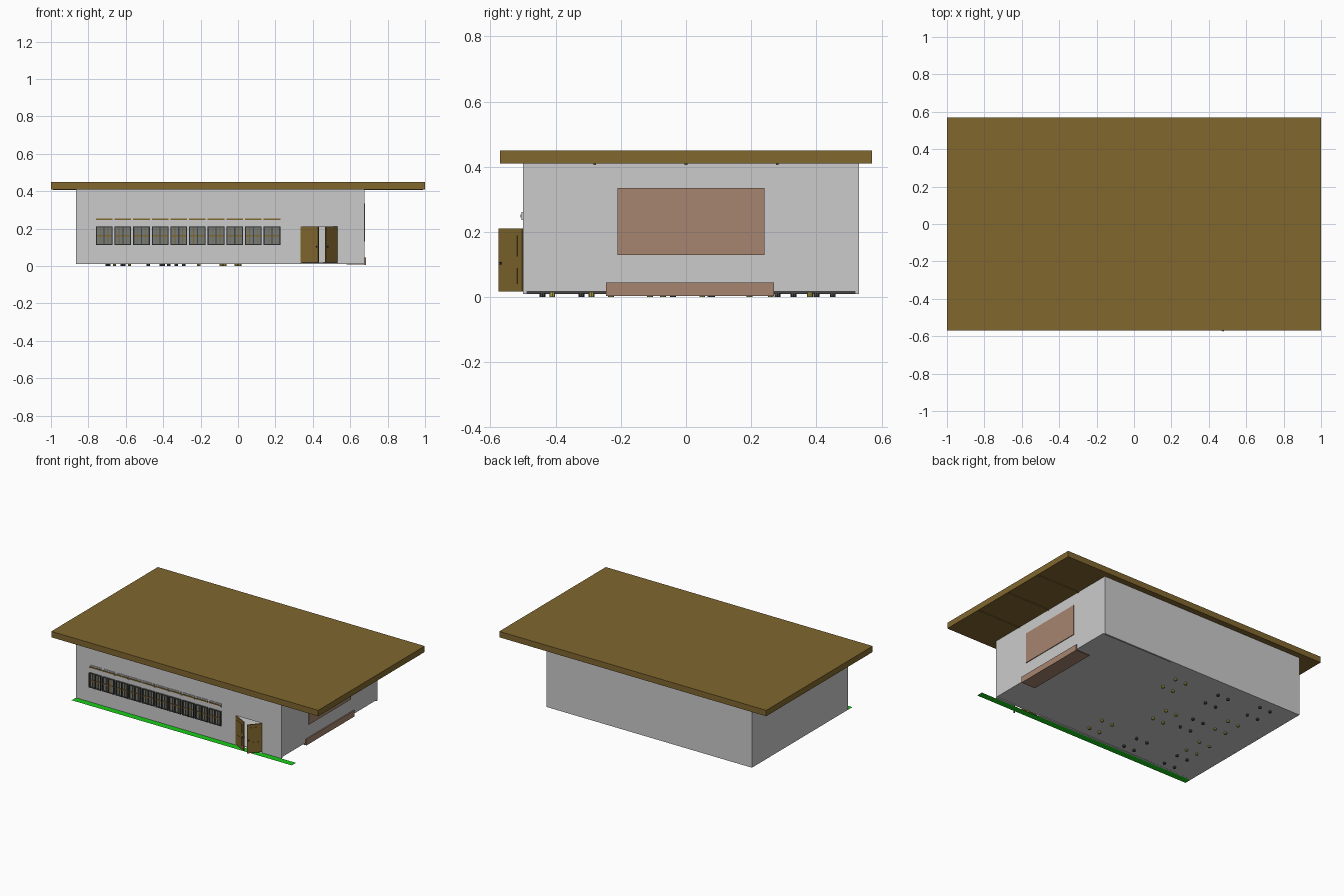
import bpy, bmesh, math
from mathutils import Vector

old = bpy.data.objects.get("Cube")
if old:
    bpy.data.objects.remove(old, do_unlink=True)


def material(name, rgb):
    m = bpy.data.materials.new(name)
    m.use_nodes = True
    col = (*rgb, 1)
    m.diffuse_color = col
    m.node_tree.nodes["Principled BSDF"].inputs["Base Color"].default_value = col
    return m


WALL = material("pale grey plaster", (0.6, 0.6, 0.6))
WOOD = material("brown wood", (0.22, 0.135, 0.028))
BOARD = material("tan board", (0.38, 0.235, 0.16))
GRASS = material("bright green", (0.01, 0.6, 0.01))
GLASS = material("grey glass", (0.18, 0.2, 0.19))
DARK = material("dark grey metal", (0.06, 0.06, 0.065))
YELLOW = material("mustard", (0.42, 0.35, 0.06))


def finish(name, bm, mat):
    bmesh.ops.recalc_face_normals(bm, faces=bm.faces)
    me = bpy.data.meshes.new(name)
    bm.to_mesh(me)
    bm.free()
    me.materials.append(mat)
    ob = bpy.data.objects.new(name, me)
    bpy.context.collection.objects.link(ob)
    return ob


def boxes(name, mat, *bounds):
    """One object from boxes given as ((x0, x1), (y0, y1), (z0, z1))."""
    bm = bmesh.new()
    for b in bounds:
        vs = bmesh.ops.create_cube(bm, size=1)["verts"]
        for v in vs:
            v.co = Vector([(lo + hi) / 2 + c * (hi - lo) for c, (lo, hi) in zip(v.co, b)])
    return finish(name, bm, mat)


# Building shell
L, R, F, B, Z0, Z1 = -0.865, 0.675, -0.5, 0.53, 0.01, 0.41
T = 0.012
DOOR_L, DOOR_R, DOOR_TOP = 0.337, 0.53, 0.21
boxes("front_wall", WALL,
      ((L, DOOR_L), (F, F + T), (Z0, Z1)),
      ((DOOR_R, R), (F, F + T), (Z0, Z1)),
      ((DOOR_L, DOOR_R), (F, F + T), (DOOR_TOP, Z1)))
boxes("back_wall", WALL, ((L, R), (B - T, B), (Z0, Z1)))
boxes("left_wall", WALL, ((R - T, R), (F + T, B - T), (0.018, Z1)))
boxes("right_wall", WALL, ((L, L + T), (F + T, B - T), (Z0, Z1)))

# Floor, rising slightly towards the board end
floor = boxes("floor", WALL, ((L, R), (F, B), (Z0, Z0 + 0.004)))
for v in floor.data.vertices:
    if v.co.x > 0:
        v.co.z += 0.007

# Roof slab with shallow seams below
boxes("roof", WOOD, ((-1, 1), (-0.57, 0.57), (Z1, 0.45)))
boxes("roof_seams", WOOD, *[((-0.99, 0.99), (y - 0.004, y + 0.004), (Z1 - 0.004, Z1))
                            for y in (-0.28, 0, 0.28)])

# Grass strip along the front
bm = bmesh.new()
bm.faces.new([bm.verts.new((x, y, Z0)) for x, y in
              ((L, -0.545), (0.785, -0.545), (0.785, F), (L, F))])
finish("grass_strip", bm, GRASS)

# Wall board and ledge on the end wall
boxes("wall_board", BOARD, ((R, R + 0.005), (-0.21, 0.24), (0.13, 0.335)))
boxes("ledge", BOARD,
      ((0.58, 0.685), (-0.245, 0.27), (0.004, 0.009)),
      ((0.677, 0.685), (-0.245, 0.27), (0.004, 0.045)))

# Row of windows with transoms above
glass, frames, edges, slots, bars = [], [], [], [], []
W0, W1 = 0.112, 0.21
for i in range(10):
    a = -0.76 + i * 0.0997
    b = a + 0.089
    mid = (a + b) / 2
    glass.append(((a, b), (F - 0.004, F), (W0, W1)))
    out = (F - 0.012, F)
    for x in (a, mid - 0.003, b - 0.006):
        edges.append(((x, x + 0.006), out, (W0, W1)))
    for z in (W0, W1 - 0.005):
        edges.append(((a, b), (F - 0.01, F), (z, z + 0.005)))
    for c in (a + 0.024, b - 0.024):
        frames.append(((c - 0.002, c + 0.002), (F - 0.009, F), (W0, W1)))
    zc = (W0 + W1) / 2
    frames.append(((a, b), (F - 0.009, F), (zc - 0.004, zc + 0.004)))
    slots.append(((a, b), (F - 0.004, F), (0.237, 0.261)))
    bars.append(((a, b), (F - 0.008, F), (0.245, 0.253)))
boxes("window_glass", GLASS, *glass)
boxes("window_edges", DARK, *edges)
boxes("window_bars", WOOD, *frames)
boxes("transom_surrounds", WALL, *slots)
boxes("transom_bars", WOOD, *bars)


# Two half-open door leaves
def door_leaf(name, hinge, tip):
    h, t = Vector(hinge), Vector(tip)
    d = t - h
    ang = math.atan2(d.y, d.x)
    n = d.length
    leaf = boxes(name, WOOD, ((0, n), (-0.004, 0.004), (0.018, DOOR_TOP)),
                 ((n * 0.2, n * 0.8), (-0.006, 0.006), (0.04, 0.09)),
                 ((n * 0.2, n * 0.8), (-0.006, 0.006), (0.125, 0.19)))
    knob = boxes(name + "_handle", DARK, ((n * 0.87, n * 0.94), (-0.01, 0.01), (0.1, 0.108)))
    for ob in (leaf, knob):
        ob.location = (h.x, h.y, 0)
        ob.rotation_euler.z = ang


door_leaf("door_leaf_right", (DOOR_L, F), (0.43, -0.55))
door_leaf("door_leaf_left", (DOOR_R, F), (0.468, -0.572))


# Furniture whose feet reach through the floor
def furniture(name, mat, spots, height):
    bm = bmesh.new()
    for x, y in spots:
        for sx in (-0.04, 0.04):
            for sy in (-0.06, 0.06):
                vs = bmesh.ops.create_cone(bm, cap_ends=True, segments=8, radius1=0.009,
                                           radius2=0.009, depth=height)["verts"]
                bmesh.ops.translate(bm, verts=vs, vec=(x + sx, y + sy, height / 2))
        vs = bmesh.ops.create_cube(bm, size=1)["verts"]
        bmesh.ops.scale(bm, verts=vs, vec=(0.1, 0.14, 0.008))
        bmesh.ops.translate(bm, verts=vs, vec=(x, y, height))
    finish(name, bm, mat)


furniture("stools", YELLOW,
          [(-0.05, 0.32), (-0.25, -0.01), (-0.03, -0.35), (-0.65, -0.17), (-0.62, 0.135)], 0.06)
furniture("tables", DARK,
          [(-0.37, 0.34), (-0.66, 0.39), (-0.44, 0.02), (-0.33, -0.38), (-0.65, -0.38)], 0.09)
